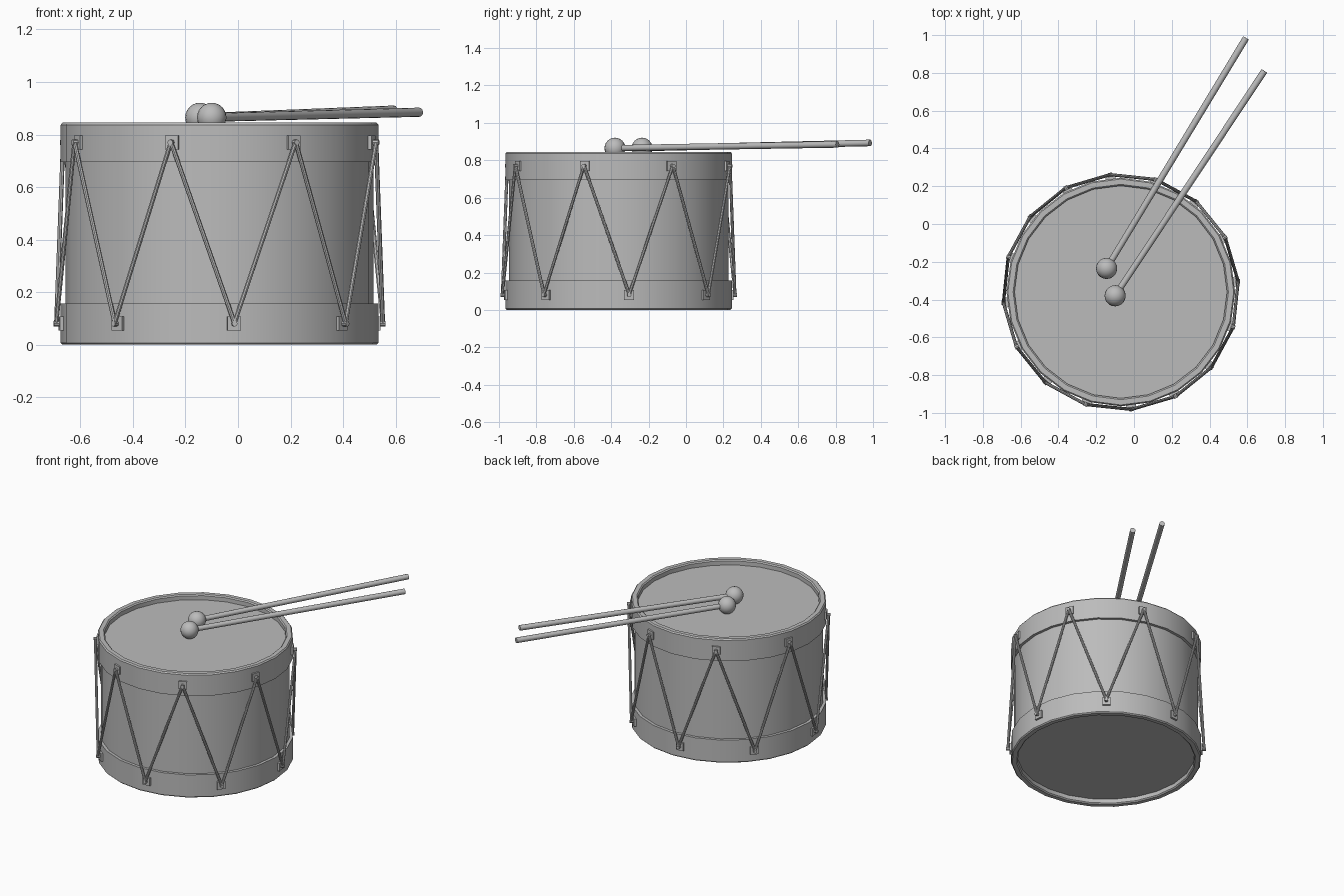
import bpy, bmesh, math
from mathutils import Vector

if "Cube" in bpy.data.objects:
    bpy.data.objects.remove(bpy.data.objects["Cube"])

CX, CY, SIDES = -0.07, -0.36, 24

grey = bpy.data.materials.new("plain grey")
grey.diffuse_color = (0.5, 0.5, 0.5, 1)
grey.use_nodes = True
grey.node_tree.nodes["Principled BSDF"].inputs["Base Color"].default_value = grey.diffuse_color


def finish(name, bm, smooth=True):
    bmesh.ops.recalc_face_normals(bm, faces=bm.faces[:])
    me = bpy.data.meshes.new(name)
    bm.to_mesh(me)
    bm.free()
    ob = bpy.data.objects.new(name, me)
    bpy.context.collection.objects.link(ob)
    me.materials.append(grey)
    if smooth:
        bpy.ops.object.select_all(action='DESELECT')
        ob.select_set(True)
        bpy.context.view_layer.objects.active = ob
        bpy.ops.object.shade_smooth_by_angle(angle=math.radians(40))
    return ob


def around(angle, r, z):
    return Vector((CX + r * math.cos(angle), CY + r * math.sin(angle), z))


def lathe(name, profile):
    """Spin a closed (radius, height) profile; radius 0 makes a pole."""
    bm = bmesh.new()
    rings = []
    for r, z in profile:
        if r == 0:
            rings.append([bm.verts.new((CX, CY, z))] * SIDES)
        else:
            rings.append([bm.verts.new(around(math.tau * i / SIDES, r, z))
                          for i in range(SIDES)])
    for a, b in zip(rings, rings[1:] + rings[:1]):
        for i in range(SIDES):
            j = (i + 1) % SIDES
            vs = list(dict.fromkeys((a[i], a[j], b[j], b[i])))
            if len(vs) > 2:
                bm.faces.new(vs)
    return finish(name, bm)


def rod(bm, p, q, r1, r2, n=8):
    """Capped cylinder from p to q."""
    d = q - p
    m = bmesh.ops.create_cone(bm, cap_ends=True, segments=n, radius1=r1,
                              radius2=r2, depth=d.length)
    rot = d.to_track_quat('Z', 'Y').to_matrix()
    for v in m["verts"]:
        v.co = rot @ v.co + (p + q) / 2


# shell with a recessed skin at each end
lathe("drum_shell", [(0, 0.035), (0.575, 0.035), (0.575, 0.10), (0.586, 0.10),
                     (0.586, 0.74), (0.575, 0.74), (0.575, 0.81), (0, 0.81)])

# hoops with softened rims
lathe("top_hoop", [(0.586, 0.695), (0.605, 0.695), (0.605, 0.837), (0.598, 0.845),
                   (0.570, 0.845), (0.5625, 0.838), (0.5625, 0.80), (0.586, 0.80)])
lathe("bottom_hoop", [(0.586, 0.157), (0.605, 0.157), (0.605, 0.007), (0.598, 0),
                      (0.570, 0), (0.5625, 0.007), (0.5625, 0.045), (0.586, 0.045)])

# tabs and pegs, alternating low and high round the drum
tabs, pegs, cord = bmesh.new(), bmesh.new(), bmesh.new()
knots = []
for i in range(16):
    ang = math.radians(-90 + 5.2 + 22.5 * i)
    z = 0.08 if i % 2 == 0 else 0.77
    m = bmesh.ops.create_cube(tabs, size=1)
    t = Vector((-math.sin(ang), math.cos(ang), 0))
    n = Vector((math.cos(ang), math.sin(ang), 0))
    c = around(ang, 0.603, z)
    for v in m["verts"]:
        v.co = c + t * v.co.x * 0.052 + n * v.co.y * 0.02 + Vector((0, 0, v.co.z * 0.053))
    rod(pegs, around(ang, 0.605, z), around(ang, 0.634, z), 0.011, 0.011)
    knots.append(around(ang, 0.624, 0.083 if i % 2 == 0 else 0.772))
finish("tension_tabs", tabs, False)
finish("tab_pegs", pegs)

# zigzag cord
for i in range(16):
    rod(cord, knots[i], knots[(i + 1) % 16], 0.0085, 0.0085)
finish("tension_cord", cord)

# two beaters
for k, (ball, tip) in enumerate([((-0.145, -0.235, 0.865), (0.593, 0.985, 0.893)),
                                 ((-0.10, -0.38, 0.865), (0.69, 0.81, 0.885))], 1):
    bm = bmesh.new()
    rod(bm, Vector(ball), Vector(tip), 0.0165, 0.0175, 12)
    finish(f"beater_stick_{k}", bm)
    bm = bmesh.new()
    bmesh.ops.create_uvsphere(bm, u_segments=20, v_segments=12, radius=0.056)
    bmesh.ops.translate(bm, verts=bm.verts[:], vec=Vector(ball))
    finish(f"beater_ball_{k}", bm)
